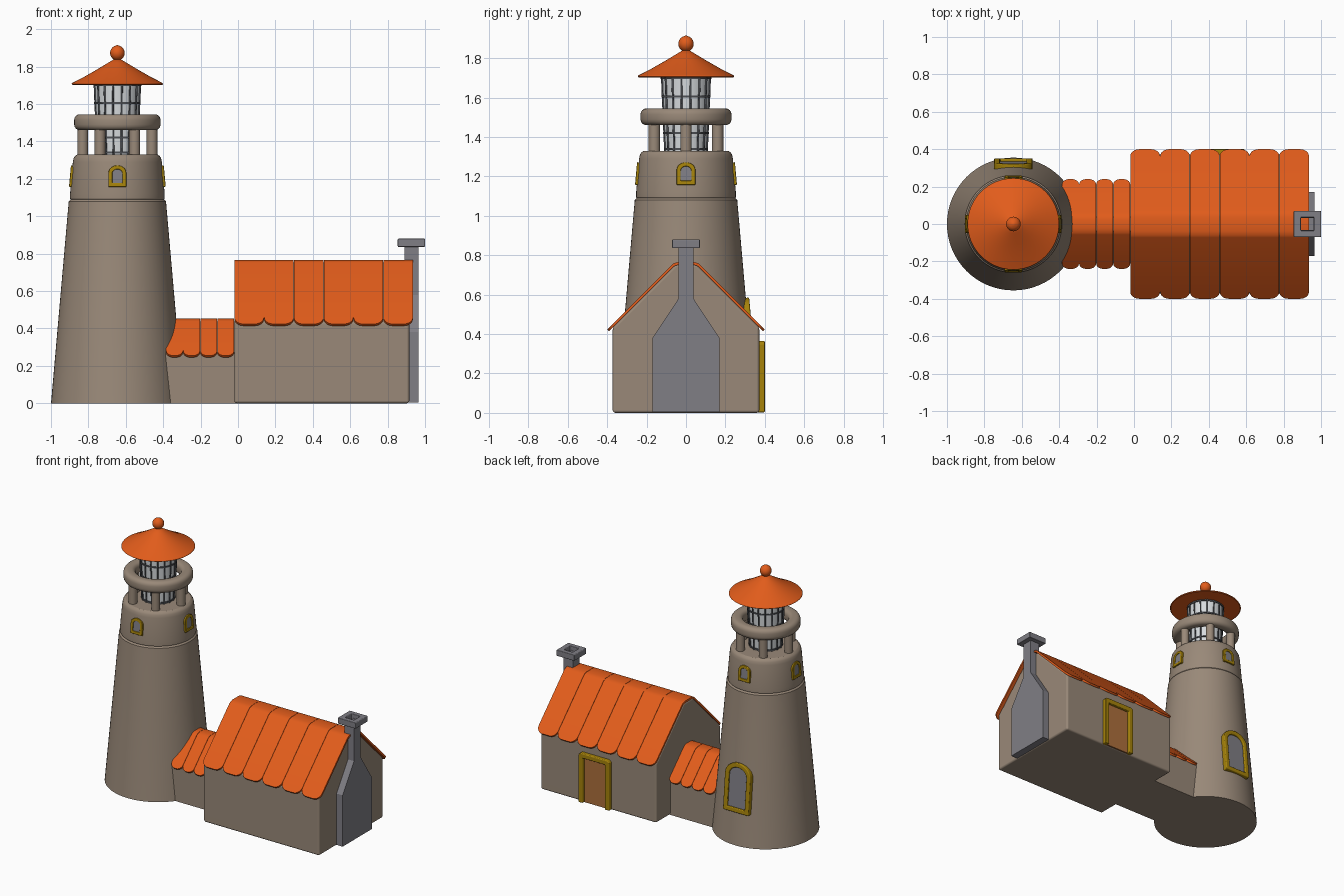
import bpy, bmesh, math
from mathutils import Matrix, Vector

if "Cube" in bpy.data.objects:
    bpy.data.objects.remove(bpy.data.objects["Cube"])

def mat(name, r, g, b):
    m = bpy.data.materials.new(name)
    m.diffuse_color = (r, g, b, 1)
    m.use_nodes = True
    m.node_tree.nodes["Principled BSDF"].inputs["Base Color"].default_value = m.diffuse_color
    return m

STONE = mat("beige stone", 0.32, 0.25, 0.19)
ORANGE = mat("orange tile", 0.76, 0.108, 0.011)
GOLD = mat("gold trim", 0.38, 0.225, 0.003)
GREY = mat("grey stone", 0.215, 0.21, 0.235)
GLASS = mat("pale glass", 0.68, 0.71, 0.73)
IRON = mat("dark iron", 0.075, 0.08, 0.09)
WOOD = mat("brown wood", 0.42, 0.16, 0.045)

TX = -0.645  # tower axis

def finish(name, bm, material, matrix=None, bevel=0, fix=True):
    if fix:
        bmesh.ops.recalc_face_normals(bm, faces=bm.faces)
    if bevel:
        edges = [e for e in bm.edges if len(e.link_faces) == 2 and e.calc_face_angle(0) > 0.5]
        bmesh.ops.bevel(bm, geom=edges, offset=bevel, segments=4, profile=0.5, affect='EDGES')
    if matrix:
        bm.transform(matrix)
    me = bpy.data.meshes.new(name)
    bm.to_mesh(me)
    bm.free()
    me.materials.append(material)
    ob = bpy.data.objects.new(name, me)
    bpy.context.collection.objects.link(ob)
    return ob

def lathe(name, profile, material, closed=False, steps=64):
    """Spin (radius, z) points around the tower axis."""
    bm = bmesh.new()
    vs = [bm.verts.new((r, 0, z)) for r, z in profile]
    es = [bm.edges.new(p) for p in zip(vs, vs[1:])]
    if closed:
        es.append(bm.edges.new((vs[-1], vs[0])))
    bmesh.ops.spin(bm, geom=vs + es, cent=(0, 0, 0), axis=(0, 0, 1), angle=2 * math.pi, steps=steps)
    bmesh.ops.remove_doubles(bm, verts=bm.verts, dist=1e-5)
    return finish(name, bm, material, Matrix.Translation((TX, 0, 0)))

def prism(name, pts, x0, x1, material, matrix=None, bevel=0, hole=None):
    """Extrude a (y, z) outline along x; hole is an inner outline with as many points."""
    bm = bmesh.new()
    def loop(p, x):
        return [bm.verts.new((x, y, z)) for y, z in p]
    def bridge(a, b):
        for i in range(len(a)):
            j = (i + 1) % len(a)
            bm.faces.new((a[i], a[j], b[j], b[i]))
    a, b = loop(pts, x0), loop(pts, x1)
    bridge(a, b)
    if hole:
        c, d = loop(hole, x0), loop(hole, x1)
        bridge(c, d)
        bridge(a, c)
        bridge(b, d)
    else:
        bm.faces.new(a)
        bm.faces.new(b)
    return finish(name, bm, material, matrix, bevel)

def rod(name, p, q, r, material, sides=8):
    p, q = Vector(p), Vector(q)
    bm = bmesh.new()
    bmesh.ops.create_cone(bm, cap_ends=True, segments=sides, radius1=r, radius2=r, depth=(q - p).length)
    m = Matrix.Translation((p + q) / 2) @ (q - p).to_track_quat('Z', 'Y').to_matrix().to_4x4()
    return finish(name, bm, material, m)

def polar(r, a, z):
    return (TX + r * math.cos(a), r * math.sin(a), z)

def rect(h, k=None):
    k = h if k is None else k
    return [(-h, -k), (h, -k), (h, k), (-h, k)]

# Tower body and upper band
lathe("tower_body", [(0, 0), (0.355, 0), (0.354, 0.008), (0.26, 1.08), (0.25, 1.09), (0, 1.09)], STONE)
lathe("tower_band", [(0, 1.085), (0.247, 1.085), (0.253, 1.095), (0.253, 1.12), (0.238, 1.29), (0.234, 1.31),
                     (0.227, 1.322), (0.214, 1.33), (0, 1.33)], STONE)

# Gallery ring on six pillars
ring = []
for cr, cz, a0 in ((0.201, 1.49, -90), (0.201, 1.515, 0), (0.18, 1.515, 90), (0.18, 1.49, 180)):
    for k in range(5):
        a = math.radians(a0 + k * 22.5)
        ring.append((cr + 0.03 * math.cos(a), cz + 0.03 * math.sin(a)))
lathe("gallery_ring", ring, STONE, closed=True)
for i in range(6):
    a = i * math.pi / 3
    rod(f"gallery_pillar_{i}", polar(0.185, a, 1.32), polar(0.185, a, 1.49), 0.029, STONE, 20)

# Lantern room: glass, vertical bars, rings
lathe("lantern_glass", [(0, 1.32), (0.106, 1.32), (0.123, 1.72), (0, 1.72)], GLASS)
for i in range(16):
    a = (i + 0.5) * math.pi / 8
    rod(f"lantern_bar_{i}", polar(0.108, a, 1.325), polar(0.125, a, 1.715), 0.005, IRON, 12)
for i, z in enumerate((1.34, 1.42, 1.51, 1.605, 1.7)):
    r = 0.107 + (z - 1.32) * 0.0425
    lathe(f"lantern_ring_{i}", [(r - 0.005, z - 0.005), (r + 0.005, z - 0.005),
                                (r + 0.005, z + 0.005), (r - 0.005, z + 0.005)], IRON, closed=True)

# Conical cap and ball finial
lathe("lantern_roof", [(0, 1.708), (0.24, 1.703), (0.245, 1.707), (0.241, 1.713), (0.18, 1.744), (0.11, 1.784),
                       (0.05, 1.82), (0.02, 1.838), (0, 1.84)], ORANGE)
lathe("roof_ball", [(0, 1.832)] + [(0.039 * math.sin(math.radians(t)), 1.873 - 0.04 * math.cos(math.radians(t)))
                                   for t in range(15, 166, 15)] + [(0, 1.916)], ORANGE, steps=32)

# Arched windows that lean with the tower wall
def arch(w, h, inset=0.0):
    w, rise = w / 2 - inset, (w / 2 - inset) * 0.85
    s = h - inset - rise
    return [(-w, inset), (w, inset)] + [(w * math.cos(math.pi * k / 12), s + rise * math.sin(math.pi * k / 12))
                                        for k in range(13)]

def window(name, angle, r, z, w, h, frame, out, back):
    m = Matrix.Translation((TX, 0, 0)) @ Matrix.Rotation(angle, 4, 'Z') @ \
        Matrix.Translation((r, 0, z)) @ Matrix.Rotation(-0.09, 4, 'Y')
    prism(name + "_frame", arch(w, h), -back, out, GOLD, m, frame * 0.2, arch(w, h, frame))
    prism(name + "_pane", arch(w, h, frame * 0.7), -0.004, 0.004, GREY, m)

for i in range(4):
    window(f"band_window_{i}", i * math.pi / 2, 0.2495, 1.157, 0.096, 0.115, 0.021, 0.009, 0.02)
window("tower_window", math.pi / 2, 0.334, 0.235, 0.205, 0.35, 0.032, 0.018, 0.025)

# Roofs: rows of round-ended tile strips folded over the ridge
def tiled_roof(name, x0, x1, count, eave_y, eave_z, flat, corner):
    top = eave_z + eave_y - flat
    c = 0.02  # ridge rounding
    half = [(eave_y, eave_z), (flat + c * 0.7, top - c * 0.7), (flat + 0.003, top - 0.0065), (flat - c, top)]
    n = 8
    ends = [corner * (1 - math.cos(math.pi / 2 * k / n)) for k in range(n)] + [corner]
    slope = [(eave_y - d * 0.7071, eave_z + d * 0.7071, d) for d in ends] + [(y, z, corner) for y, z in half[1:]]
    rows = [(-y, z, d) for y, z, d in slope] + slope[::-1]
    width = (x1 - x0) / count
    for i in range(count):
        mid = x0 + (i + 0.5) * width
        bm = bmesh.new()
        prev = None
        for y, z, d in rows:
            w = width / 2 - 0.001 - corner + math.sqrt(max(0, corner ** 2 - (corner - d) ** 2))
            cur = [bm.verts.new((mid - w, y, z)), bm.verts.new((mid + w, y, z))]
            if prev:
                bm.faces.new((prev[0], prev[1], cur[1], cur[0]))
            prev = cur
        ob = finish(f"{name}_{i}", bm, ORANGE, fix=False)
        sol = ob.modifiers.new("thickness", 'SOLIDIFY')
        sol.thickness, sol.offset = 0.014, -1

tiled_roof("house_roof_strip", -0.02, 0.936, 6, 0.40, 0.424, 0.058, 0.05)
tiled_roof("passage_roof_strip", -0.385, -0.02, 4, 0.24, 0.255, 0.043, 0.038)

# House and passage walls
def gable(h, k, top):
    f = k - top
    return [(-h, 0), (h, 0), (h, k - h), (f, top), (-f, top), (-h, k - h)]

walls = prism("house_walls", gable(0.372, 0.806, 0.753), -0.02, 0.916, STONE, bevel=0.014)
prism("passage_walls", gable(0.21, 0.476, 0.438), -0.6, 0.0, STONE)

# Chimney: flared breast, hollow stack, open cap
prism("chimney_breast", [(-0.17, 0.005), (0.17, 0.005), (0.17, 0.38), (0.038, 0.58), (0.038, 0.62), (-0.038, 0.62),
                         (-0.038, 0.58), (-0.17, 0.38)], 0.89, 0.965, GREY)
up = Matrix.Translation((0.927, 0, 0)) @ Matrix.Rotation(-math.pi / 2, 4, 'Y')
prism("chimney_stack", rect(0.038), 0.6, 0.85, GREY, up, hole=rect(0.033))
prism("chimney_cap", rect(0.07, 0.073), 0.836, 0.88, GREY, up, 0.005, rect(0.035))

# Back door with frame
back = Matrix.Translation((0.467, 0, 0)) @ Matrix.Rotation(math.pi / 2, 4, 'Z')
prism("door_frame", [(-0.125, 0.003), (-0.09, 0.003), (-0.09, 0.33), (0.09, 0.33), (0.09, 0.003), (0.125, 0.003),
                     (0.125, 0.35), (0.11, 0.365), (-0.11, 0.365), (-0.125, 0.35)], 0.355, 0.4, GOLD, back, 0.006)
prism("door", [(-0.1, 0.004), (0.1, 0.004), (0.1, 0.34), (-0.1, 0.34)], 0.36, 0.379, WOOD, back)

# Apply modifiers, then smooth shading with sharp edges kept and flat faces kept flat
for ob in bpy.context.collection.objects:
    ob.select_set(True)
    bpy.context.view_layer.objects.active = ob
bpy.ops.object.convert(target='MESH')
bpy.ops.object.shade_smooth_by_angle(angle=math.radians(29))
for ob in bpy.context.collection.objects:
    if ob.name.endswith(("frame", "walls", "cap")):
        ob.modifiers.new("flat faces", 'WEIGHTED_NORMAL').keep_sharp = True
